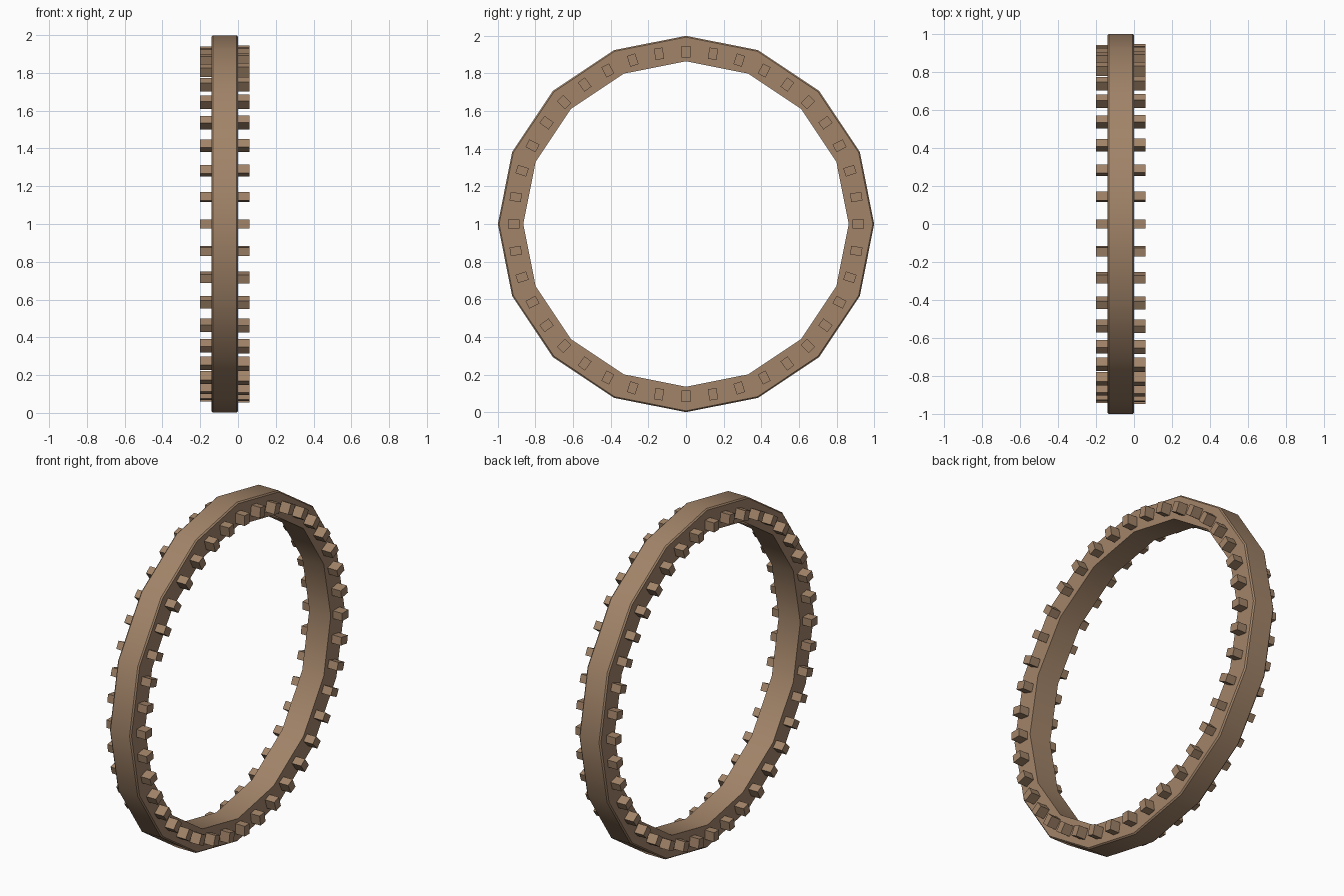
import bpy, bmesh, math
from mathutils import Matrix, Vector

if "Cube" in bpy.data.objects:
    bpy.data.objects.remove(bpy.data.objects["Cube"])

CENTRE = Vector((0, 0, 1.0))
SIDES, TEETH = 16, 40

mat = bpy.data.materials.new("brown")
mat.diffuse_color = (0.36, 0.23, 0.14, 1)
mat.use_nodes = True
mat.node_tree.nodes["Principled BSDF"].inputs["Base Color"].default_value = mat.diffuse_color


def finish(bm, name, smooth=False):
    bmesh.ops.recalc_face_normals(bm, faces=bm.faces)
    mesh = bpy.data.meshes.new(name)
    bm.to_mesh(mesh)
    bm.free()
    mesh.materials.append(mat)
    ob = bpy.data.objects.new(name, mesh)
    ob.location = CENTRE
    bpy.context.collection.objects.link(ob)
    if smooth:
        bpy.context.view_layer.objects.active = ob
        ob.select_set(True)
        bpy.ops.object.shade_smooth_by_angle(angle=math.radians(30))
        ob.select_set(False)
    return ob


# Ring band: (x, radius) section with softened outer edges, swept round x
section = [(0, 0.864), (0, 0.992), (-0.008, 0.999),
           (-0.132, 0.999), (-0.14, 0.992), (-0.14, 0.864)]
bm = bmesh.new()
loops = []
for i in range(SIDES):
    a = 2 * math.pi * i / SIDES
    loops.append([bm.verts.new((x, r * math.sin(a), r * math.cos(a)))
                  for x, r in section])
for i in range(SIDES):
    p, q = loops[i], loops[(i + 1) % SIDES]
    for j in range(len(section)):
        k = (j + 1) % len(section)
        bm.faces.new((p[j], q[j], q[k], p[k]))
finish(bm, "ring_band", smooth=True)


# Teeth: one block per 9 degrees on each face of the ring
def teeth(name, x0, x1, r0, r1):
    bm = bmesh.new()
    size = Matrix.Diagonal((x1 - x0, 0.046, r1 - r0, 1))
    move = Matrix.Translation(((x0 + x1) / 2, 0, (r0 + r1) / 2))
    for i in range(TEETH):
        turn = Matrix.Rotation(2 * math.pi * i / TEETH, 4, 'X')
        bmesh.ops.create_cube(bm, size=1, matrix=turn @ move @ size)
    finish(bm, name)


teeth("right_teeth", -0.01, 0.06, 0.885, 0.945)
teeth("left_teeth", -0.20, -0.13, 0.885, 0.94)
